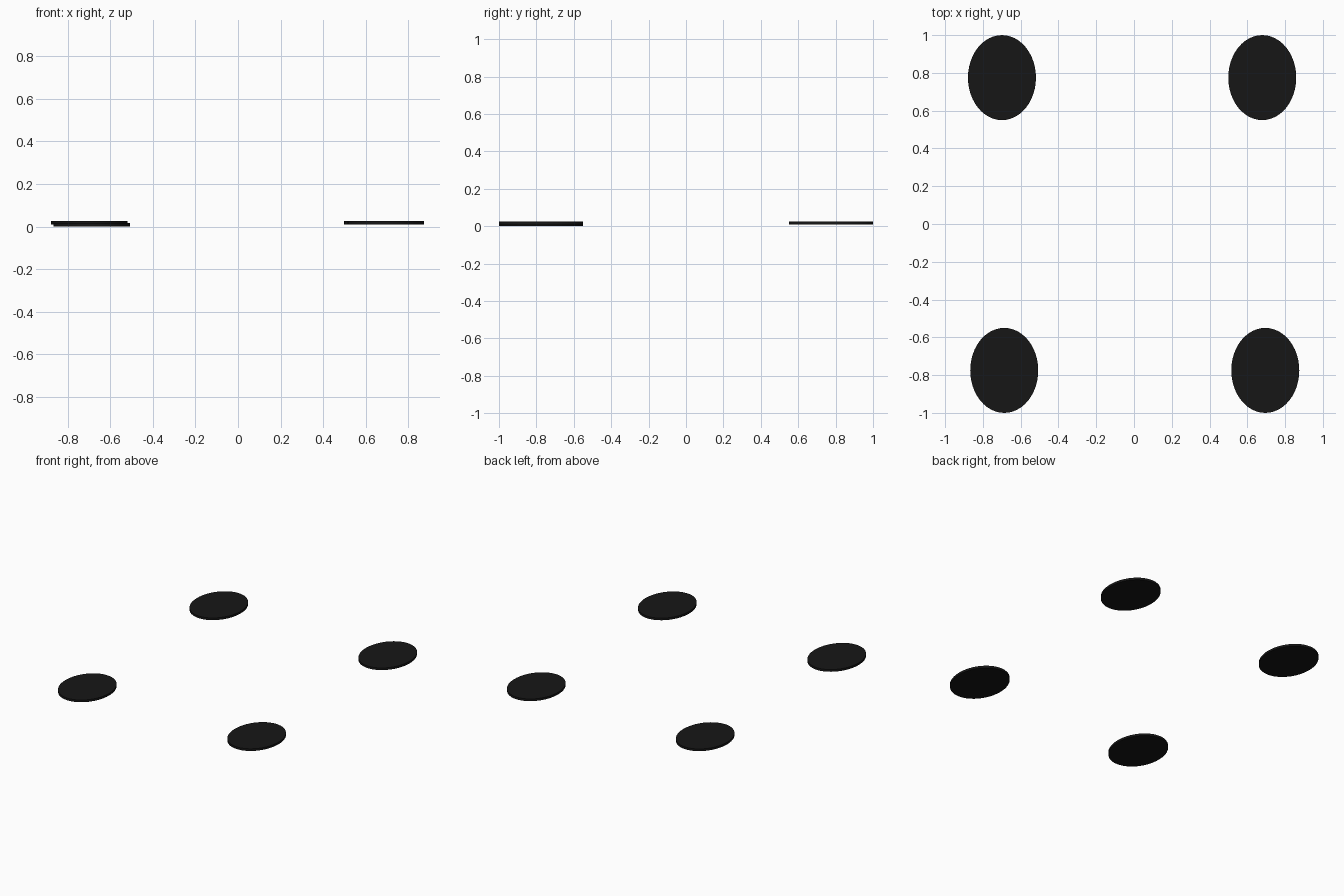
import bpy, bmesh
from mathutils import Matrix

if "Cube" in bpy.data.objects:
    bpy.data.objects.remove(bpy.data.objects["Cube"])

RX, RY, THICK, SIDES = 0.18, 0.225, 0.016, 48

black = bpy.data.materials.new("black_rubber")
black.diffuse_color = (0.008, 0.008, 0.008, 1)
black.use_nodes = True
black.node_tree.nodes["Principled BSDF"].inputs["Base Color"].default_value = black.diffuse_color


def pad(name, x, y, z):
    """Thin oval pad with its underside at height z."""
    bm = bmesh.new()
    bmesh.ops.create_cone(bm, cap_ends=True, segments=SIDES, radius1=1, radius2=1, depth=1)
    bmesh.ops.transform(bm, verts=bm.verts, matrix=Matrix.Translation((0, 0, 0.5)))
    bmesh.ops.scale(bm, verts=bm.verts, vec=(RX, RY, THICK))
    mesh = bpy.data.meshes.new(name)
    bm.to_mesh(mesh)
    bm.free()
    mesh.materials.append(black)
    ob = bpy.data.objects.new(name, mesh)
    ob.location = (x, y, z)
    bpy.context.collection.objects.link(ob)
    bpy.context.view_layer.objects.active = ob
    ob.select_set(True)


# Four feet; the front left one sits slightly lower
pad("front_left_pad", -0.687, -0.775, 0.0)
pad("front_right_pad", 0.695, -0.775, 0.01)
pad("back_left_pad", -0.699, 0.775, 0.01)
pad("back_right_pad", 0.679, 0.775, 0.01)

bpy.ops.object.shade_smooth_by_angle()
